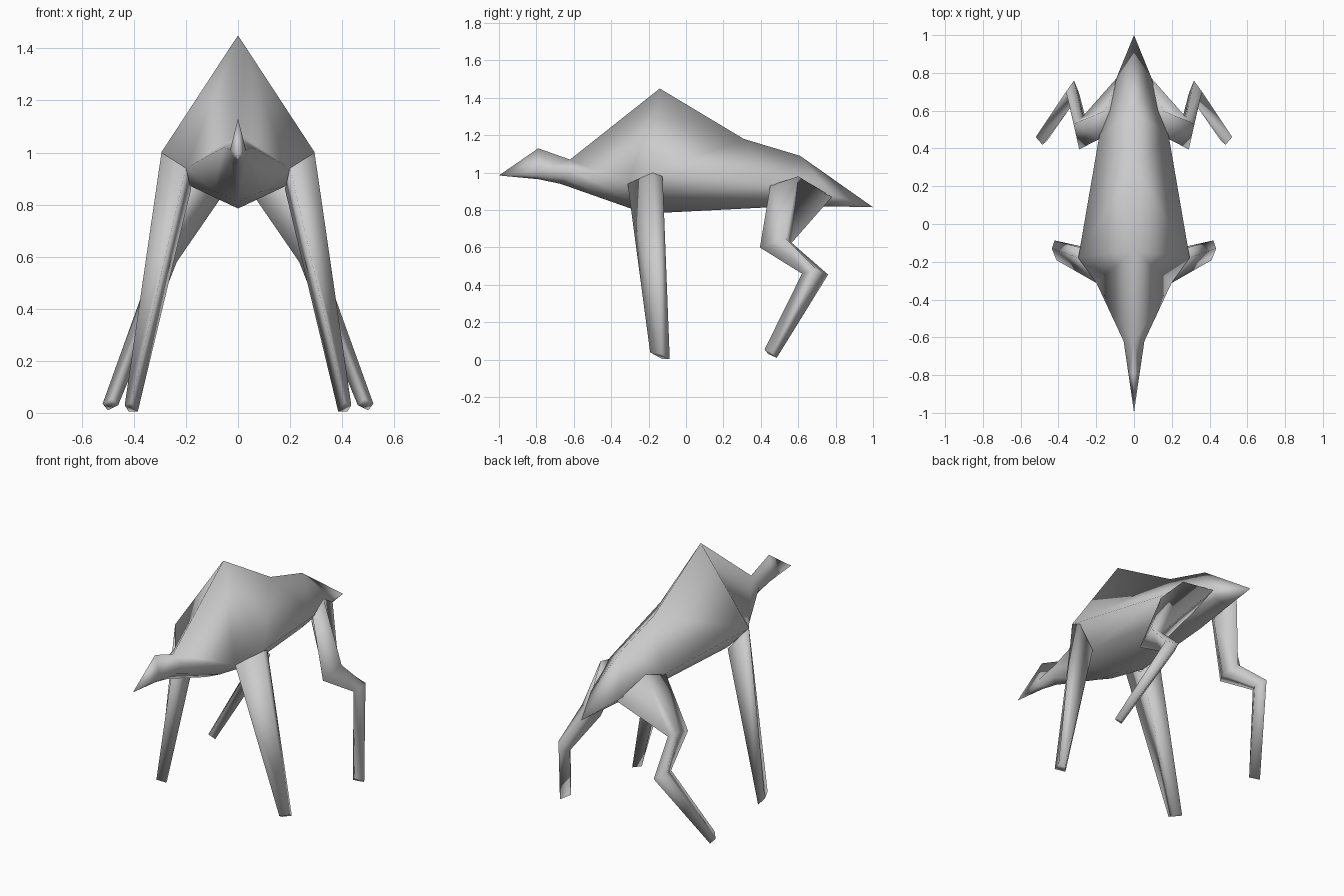
import bpy
import bmesh

cube = bpy.data.objects.get("Cube")
if cube:
    bpy.data.objects.remove(cube, do_unlink=True)

grey = bpy.data.materials.new("plain grey")
grey.use_nodes = True
grey.diffuse_color = (0.6, 0.6, 0.6, 1)
grey.node_tree.nodes["Principled BSDF"].inputs["Base Color"].default_value = (0.6, 0.6, 0.6, 1)


def loft(name, rings):
    """Skin a row of closed rings, close both ends and shade smooth."""
    bm = bmesh.new()
    loops = [[bm.verts.new(p) for p in ring] for ring in rings]
    for a, b in zip(loops, loops[1:]):
        n = len(a)
        for i in range(n):
            j = (i + 1) % n
            bm.faces.new((a[i], a[j], b[j], b[i]))
    bm.faces.new(loops[0])
    bm.faces.new(loops[-1])
    bmesh.ops.remove_doubles(bm, verts=bm.verts, dist=0.001)
    bmesh.ops.triangulate(bm, faces=bm.faces, quad_method='SHORT_EDGE')
    bmesh.ops.recalc_face_normals(bm, faces=bm.faces)
    mesh = bpy.data.meshes.new(name)
    bm.to_mesh(mesh)
    bm.free()
    mesh.materials.append(grey)
    mesh.shade_smooth()
    obj = bpy.data.objects.new(name, mesh)
    bpy.context.collection.objects.link(obj)
    return obj


def section(top, side, low, bottom):
    """Symmetric body ring: ridge, flank, lower flank, belly."""
    half = [side, low]
    return ([(0, *top)] + half + [(0, *bottom)]
            + [(-x, y, z) for x, y, z in reversed(half)])


def tip(y, z):
    return [(0, y, z)] * 6


# Body from nose to tail, with a sharp hump above the shoulders
loft("body", [
    tip(-1.0, 0.985),
    section((-.79, 1.13), (.03, -.79, 1.01), (.015, -.79, .98), (-.79, .965)),
    section((-.62, 1.07), (.055, -.62, 1.02), (.03, -.65, .97), (-.67, .94)),
    section((-.14, 1.45), (.2, -.31, .94), (.09, -.3, .85), (-.3, .81)),
    section((-.14, 1.45), (.295, -.18, 1.0), (.18, -.14, .87), (-.14, .785)),
    section((.31, 1.18), (.185, .46, .94), (.1, .45, .84), (.45, .815)),
    section((.61, 1.09), (.09, .78, .88), (.05, .77, .835), (.77, .82)),
    tip(1.0, 0.815),
])

# Leg rings run front, outer, back, inner
FRONT_LEG = [
    [(.2, -.312, .94), (.294, -.18, 1.0), (.284, -.125, .98), (.18, -.14, .86)],
    [(.41, -.192, .04), (.435, -.13, .03), (.42, -.087, .005), (.385, -.13, .005)],
]
REAR_LEG = [
    [(.183, .45, .93), (.15, .6, .98), (.085, .78, .87), (.07, .6, .82)],
    [(.29, .395, .6), (.32, .53, .65), (.275, .565, .625), (.235, .48, .58)],
    [(.335, .62, .46), (.36, .7, .48), (.317, .76, .455), (.29, .69, .44)],
    [(.485, .42, .055), (.52, .46, .035), (.5, .485, .01), (.46, .44, .03)],
]

# Two pairs of mirrored legs
for label, rings in (("front", FRONT_LEG), ("rear", REAR_LEG)):
    for side, sign in (("left", 1), ("right", -1)):
        loft(f"{label}_{side}_leg",
             [[(sign * x, y, z) for x, y, z in ring] for ring in rings])
